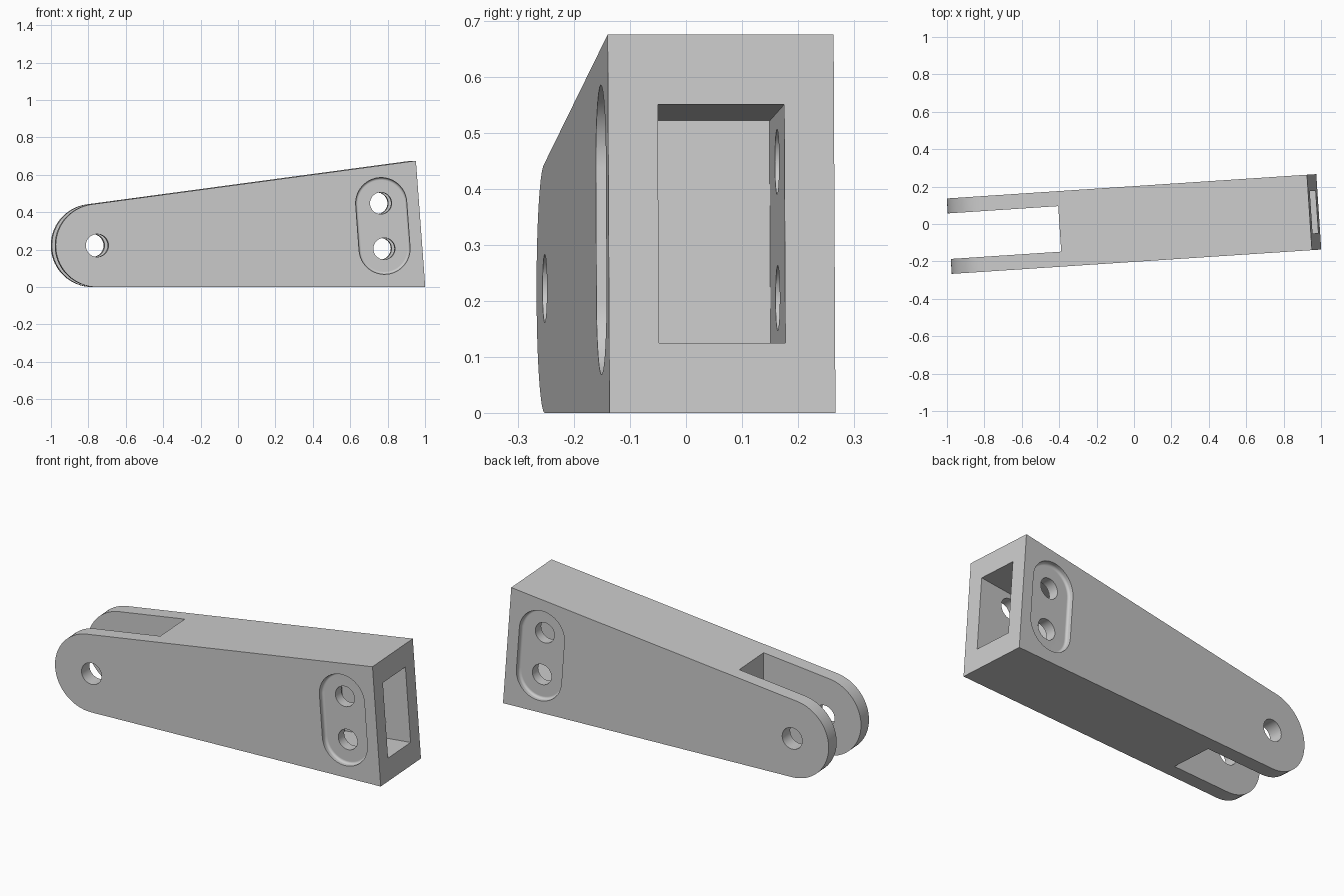
import bpy, bmesh, math
from mathutils import Matrix

if "Cube" in bpy.data.objects:
    bpy.data.objects.remove(bpy.data.objects["Cube"])

HALF = 0.202           # half the arm thickness
R, CU, CZ = 0.222, -0.768, 0.222   # rounded fork end
LEAN = 0.074           # backward lean of the wide end
YAW = math.radians(3.77)

grey = bpy.data.materials.new("plain grey")
grey.diffuse_color = (0.6, 0.6, 0.6, 1)
grey.use_nodes = True
grey.node_tree.nodes["Principled BSDF"].inputs["Base Color"].default_value = grey.diffuse_color


def arc(cu, cz, r, a0, a1, n):
    """Points on an arc in the side plane, angles in degrees."""
    return [(cu + r * math.cos(math.radians(a0 + (a1 - a0) * i / n)),
             cz + r * math.sin(math.radians(a0 + (a1 - a0) * i / n)))
            for i in range(n + 1)]


def prism(name, pts, v0, v1, fillet=0):
    """Extrude a side profile from v0 to v1, optionally rounding the v0 rim."""
    bm = bmesh.new()
    a = [bm.verts.new((u, v0, z)) for u, z in pts]
    b = [bm.verts.new((u, v1, z)) for u, z in pts]
    cap = bm.faces.new(a)
    bm.faces.new(b[::-1])
    n = len(pts)
    for i in range(n):
        j = (i + 1) % n
        bm.faces.new((a[j], a[i], b[i], b[j]))
    bmesh.ops.recalc_face_normals(bm, faces=bm.faces)
    if fillet:
        bmesh.ops.bevel(bm, geom=list(cap.edges), offset=fillet, segments=4,
                        profile=0.5, affect='EDGES')
    me = bpy.data.meshes.new(name)
    bm.to_mesh(me)
    bm.free()
    me.materials.append(grey)
    ob = bpy.data.objects.new(name, me)
    bpy.context.collection.objects.link(ob)
    return ob


# Tapered arm body with a rounded end and a leaning wide end
slope = math.degrees(math.atan2(0.675 - 0.442, 0.94 + 0.797))
profile = arc(CU, CZ, R, 90 + slope, 270, 32) + [(0.99, 0), (0.94, 0.675)]
arm = prism("lever_arm", profile, -HALF, HALF)

cutters = []
# Fork slot
cutters.append(prism("fork_slot", [(-1.2, -0.1), (-0.398, -0.1),
                                   (-0.398, 0.8), (-1.2, 0.8)], -0.122, 0.122))

# Rectangular socket, square to the leaning end
socket = []
for z, d in ((0.125, -0.1), (0.55, -0.1), (0.55, 0.40), (0.125, 0.40)):
    socket.append((0.99 - LEAN * z - d, z - LEAN * d))
cutters.append(prism("end_socket", socket, -0.113, 0.113))

# Rounded recess on each cheek around the bolt holes
upper, lower = (0.754, 0.448), (0.772, 0.205)
tilt = math.degrees(math.atan2(upper[0] - lower[0], lower[1] - upper[1])) + 180
tilt = math.degrees(math.atan(LEAN))
stadium = (arc(*upper, 0.137, tilt, 180 + tilt, 24)
           + arc(*lower, 0.137, 180 + tilt, 360 + tilt, 24))
for s in (-1, 1):
    cutters.append(prism("cheek_recess", stadium, s * (HALF - 0.03),
                         s * 0.3, 0.014))

# Pivot hole and two bolt holes
for (u, z), r in (((CU, CZ), 0.061), (upper, 0.058), (lower, 0.058)):
    cutters.append(prism("bolt_hole", arc(u, z, r, 0, 348.75, 31), -0.4, 0.4))

# Cut everything out of the arm
bpy.context.view_layer.objects.active = arm
for c in cutters:
    mod = arm.modifiers.new("cut", 'BOOLEAN')
    mod.operation = 'DIFFERENCE'
    mod.solver = 'EXACT'
    mod.object = c
    bpy.ops.object.modifier_apply(modifier=mod.name)
    bpy.data.objects.remove(c)

# Turn slightly about the vertical and shade
arm.data.transform(Matrix.Rotation(YAW, 4, 'Z'))
bpy.ops.object.select_all(action='DESELECT')
arm.select_set(True)
bpy.ops.object.shade_smooth_by_angle(angle=math.radians(30))
weighted = arm.modifiers.new("weighted_normals", 'WEIGHTED_NORMAL')
weighted.keep_sharp = True
